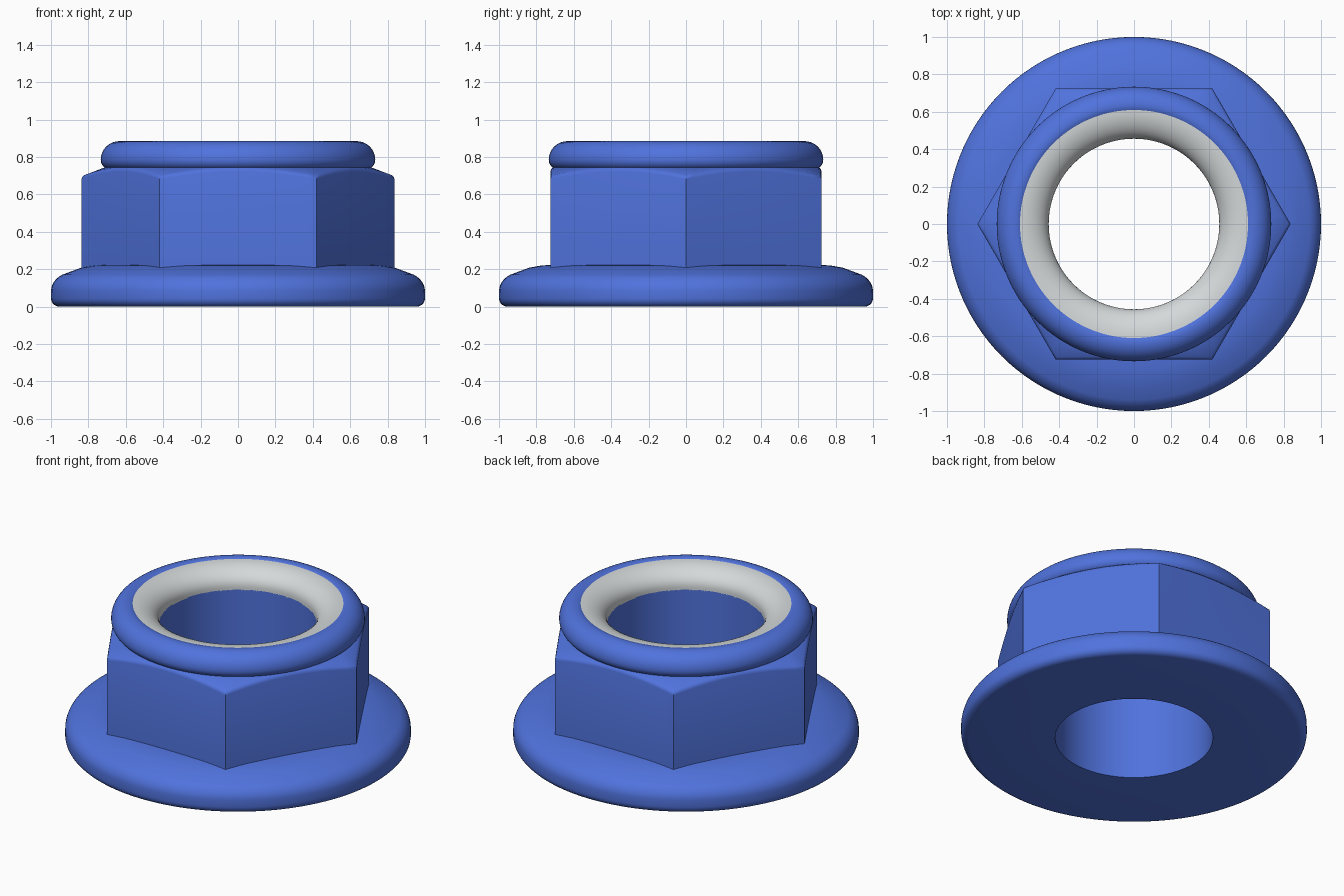
import bpy, bmesh
from math import sin, cos, pi, radians

cube = bpy.data.objects.get("Cube")
if cube:
    bpy.data.objects.remove(cube, do_unlink=True)

SEGMENTS = 120
BORE = 0.456
FLAT = 0.725      # centre to hexagon flat
CORNER = FLAT / cos(pi / 6)


def material(name, color, roughness):
    mat = bpy.data.materials.new(name)
    mat.use_nodes = True
    mat.diffuse_color = color
    bsdf = mat.node_tree.nodes["Principled BSDF"]
    bsdf.inputs["Base Color"].default_value = color
    bsdf.inputs["Roughness"].default_value = roughness
    return mat


def arc(cx, cz, rx, rz, start, end, steps=8):
    """Points (radius, height) along an elliptical arc, angles in degrees."""
    angles = [radians(start + (end - start) * i / steps) for i in range(steps + 1)]
    return [(cx + rx * cos(a), cz + rz * sin(a)) for a in angles]


def ring(name, profile, mat, smooth_angle=35):
    """Sweep a closed profile, given as a function of the angle, around z."""
    bm = bmesh.new()
    loops = []
    for i in range(SEGMENTS):
        a = 2 * pi * i / SEGMENTS
        loops.append([bm.verts.new((r * cos(a), r * sin(a), z)) for r, z in profile(a)])
    for i, loop in enumerate(loops):
        following = loops[(i + 1) % SEGMENTS]
        for j in range(len(loop)):
            k = (j + 1) % len(loop)
            bm.faces.new((loop[j], following[j], following[k], loop[k]))
    bmesh.ops.recalc_face_normals(bm, faces=bm.faces)
    mesh = bpy.data.meshes.new(name)
    bm.to_mesh(mesh)
    bm.free()
    mesh.materials.append(mat)
    mesh.shade_smooth()
    mesh.set_sharp_from_angle(angle=radians(smooth_angle))
    obj = bpy.data.objects.new(name, mesh)
    bpy.context.collection.objects.link(obj)
    return obj


blue = material("blue metal", (0.08, 0.17, 0.72, 1), 0.5)
grey = material("light grey nylon", (0.66, 0.69, 0.70, 1), 0.5)

# Washer flange: flat underside, rounded rim, domed top
flange_profile = (
    [(BORE, 0)]
    + arc(0.955, 0.045, 0.045, 0.045, -90, 0, 5)
    + arc(0.88, 0.08, 0.12, 0.105, 5, 60, 7)
    + [(0.88, 0.193), (0.84, 0.208), (0.78, 0.219), (0.70, 0.226), (BORE, 0.226)]
)
ring("flange", lambda a: flange_profile, blue)


# Hexagonal body: its top is cut by a shallow cone, leaving arched flats
def hex_profile(a):
    r = FLAT / cos((a % (pi / 3)) - pi / 6)
    top = 0.70 + (CORNER - r) * 0.38
    return [
        (BORE, 0.2), (r, 0.2), (r, top - 0.02), (r - 0.004, top - 0.007),
        (r - 0.015, top + 0.003), (0.685, 0.755), (BORE, 0.755),
    ]


ring("hex_body", hex_profile, blue)

# Rolled collar that holds the insert
collar_profile = (
    [(0.60, 0.735), (0.69, 0.735)]
    + arc(0.685, 0.785, 0.049, 0.05, -75, 0, 6)
    + arc(0.634, 0.785, 0.10, 0.10, 8, 90, 9)
    + [(0.612, 0.882), (0.60, 0.872)]
)
ring("collar", lambda a: collar_profile, blue)

# Insert: rounded lead-in running down to the bore
insert_profile = (
    [(BORE, 0.75)]
    + arc(0.61, 0.77, 0.61 - BORE, 0.11, 180, 90, 12)
    + [(0.613, 0.75)]
)
ring("nylon_insert", lambda a: insert_profile, grey)
